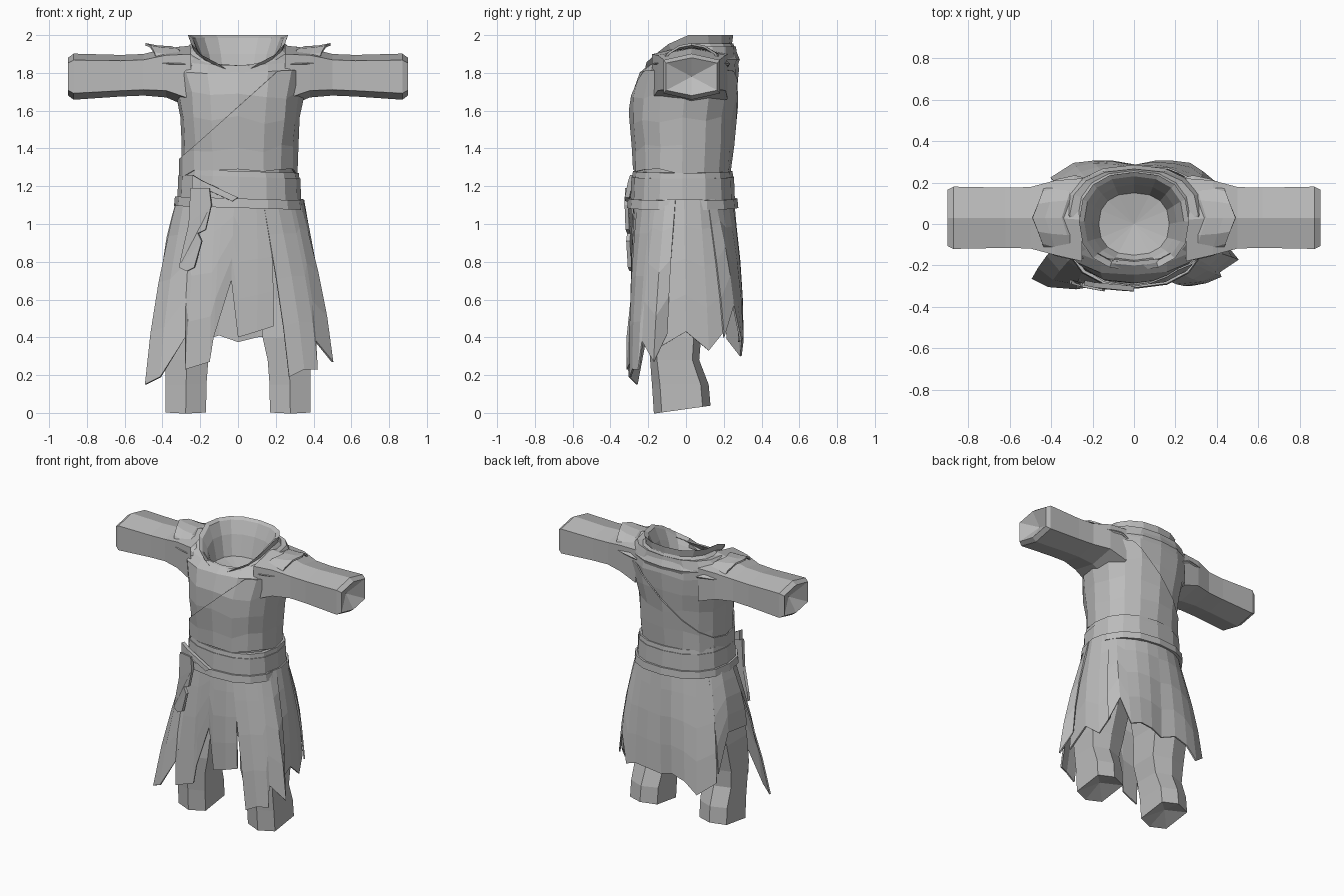
import bpy, bmesh, random
from math import sin, cos, pi, radians, copysign
from mathutils import Vector

random.seed(5)

cube = bpy.data.objects.get("Cube")
if cube:
    bpy.data.objects.remove(cube)

cloth = bpy.data.materials.new("grey_cloth")
cloth.use_nodes = True
GREY = (0.5, 0.5, 0.5, 1)
cloth.diffuse_color = GREY
cloth.node_tree.nodes["Principled BSDF"].inputs["Base Color"].default_value = GREY


def finish(name, bm, thick=0):
    bmesh.ops.recalc_face_normals(bm, faces=bm.faces)
    mesh = bpy.data.meshes.new(name)
    bm.to_mesh(mesh)
    bm.free()
    mesh.materials.append(cloth)
    obj = bpy.data.objects.new(name, mesh)
    bpy.context.collection.objects.link(obj)
    if thick:
        mod = obj.modifiers.new("Thickness", "SOLIDIFY")
        mod.thickness = thick
        mod.offset = 0


def loft(rows, closed=True, tip=None, cut=None):
    """Skin rows of points; tip closes the last row with a fan."""
    bm = bmesh.new()
    grid = [[bm.verts.new(p) for p in row] for row in rows]
    n = len(rows[0])
    for a, b in zip(grid, grid[1:]):
        for i in range(n if closed else n - 1):
            j = (i + 1) % n
            bm.faces.new((a[i], a[j], b[j], b[i]))
    if tip:
        t = bm.verts.new(tip)
        for i in range(n):
            bm.faces.new((grid[-1][i], grid[-1][(i + 1) % n], t))
    if cut:
        bmesh.ops.bisect_plane(bm, geom=bm.verts[:] + bm.edges[:] + bm.faces[:],
                               plane_co=cut[0], plane_no=cut[1], clear_outer=True)
    return bm


def ring(z, rx, front, back, dip=0, grow=0, n=16):
    """Rounded horizontal section, optionally lowered towards the front."""
    pts = []
    for i in range(n):
        a = 2 * pi * i / n - pi / 2
        c, s = [copysign(abs(v) ** 0.85, v) for v in (cos(a), sin(a))]
        y = (front + back) / 2 + s * ((back - front) / 2 + grow)
        pts.append((c * (rx + grow), y, z - dip * max(0, -s) ** 1.5))
    return pts


def crumple(row, amount):
    """Uneven cloth folds."""
    folds = []
    for x, y, z in row:
        k = 1 + random.uniform(-amount, amount)
        folds.append((x * k, y * k, z + random.uniform(-amount, amount)))
    return folds


# Torso with stand-up collar and sunken neck opening
body = [(1.12, .29, -.26, .22), (1.27, .295, -.27, .23), (1.4, .3, -.275, .24),
        (1.55, .31, -.285, .25), (1.68, .33, -.285, .27), (1.8, .365, -.25, .275)]
neck = [(1.88, .36, -.2, .27, .04), (1.94, .31, -.18, .265, .1),
        (1.93, .24, -.19, .24, .1), (2.0, .265, -.225, .25, .16),
        (1.985, .24, -.205, .23, .17), (1.9, .205, -.175, .19, .1), (1.76, .17, -.15, .15)]
body_rows = [crumple(ring(*r), .022) for r in body]
neck_rows = [ring(*r) for r in neck]
for row in neck_rows[3:5]:              # V notch at the throat
    x, y, z = row[0]
    row[0] = (x, y, z - .06)
finish("robe_torso", loft(body_rows + neck_rows, tip=(0, 0, 1.73)))

# Crossed front layer, cut along the diagonal hem
hem = (Vector((-.28, 0, 1.37)), Vector((-.43, 0, .48)))
layer = [[(x * 1.035, y * 1.035, z) for x, y, z in row] for row in body_rows[1:]]
finish("crossed_layer", loft(layer, cut=hem), .008)

# Draped cowl around the collar
finish("cowl", loft([ring(*r) for r in [(1.955, .25, -.19, .25, .12),
       (1.87, .335, -.225, .285, .09), (1.83, .33, -.22, .27, .06)]]))

# Waist sash: three wrapped bands
for name, lo, hi, g in [("sash_upper", 1.235, 1.28, .008), ("sash_middle", 1.125, 1.25, .016),
                        ("sash_lower", 1.085, 1.135, .034)]:
    def band(z, d):
        return [(x + .007, y, zz - .03 * x)
                for x, y, zz in ring(z, .312, -.278, .243, grow=g + d)]
    finish(name, loft([band(lo, -.05), band(lo, 0), band(hi, -.005), band(hi, -.05)]))


def plate(name, outline, y, thick):
    bm = bmesh.new()
    bm.faces.new([bm.verts.new((x, y + .5 * x * x, z)) for x, z in outline])
    bmesh.ops.triangulate(bm, faces=bm.faces)
    finish(name, bm, thick)


# Sash knot and hanging end
plate("sash_knot", [(-.24, 1.26), (-.19, 1.23), (0, 1.14), (-.03, 1.12), (-.14, 1.17),
                    (-.24, 1.19)], -.312, .025)
plate("sash_tail", [(-.25, 1.19), (-.15, 1.19), (-.14, 1.1), (-.17, .97), (-.21, .95),
                    (-.19, .91), (-.23, .77), (-.27, .75), (-.31, .77), (-.3, .83),
                    (-.26, .84), (-.26, 1.0)], -.325, .02)


def skirt_panel(name, columns):
    """Each column: angle at the waist, then its ragged hem point."""
    rows = []
    for t in (0, .2, .45, .72, 1):
        row = []
        for ang, x, y, z in columns:
            a = radians(ang)
            top = Vector((.01 + .335 * cos(a), -.01 + .26 * sin(a), 1.13))
            p = top.lerp(Vector((x, y, z)), t)
            b = 1 + .05 * sin(pi * t)
            row.append((p.x * b, p.y * b, p.z))
        rows.append(row)
    finish(name, loft(rows, closed=False), .01)


# Torn skirt panels
skirt_panel("front_panel", [(-172, -.49, -.26, .15), (-150, -.41, -.3, .19),
            (-135, -.28, -.31, .4), (-128, -.28, -.31, .23), (-112, -.15, -.29, .27),
            (-105, -.13, -.285, .4), (-95, -.035, -.275, .7), (-90, 0, -.275, .4),
            (-75, .1, -.28, .43), (-64, .19, -.275, .46)])
skirt_panel("front_left_panel", [(-69, .27, -.295, .19), (-55, .35, -.28, .23),
            (-40, .42, -.25, .23), (-34, .41, -.23, .38), (-22, .5, -.17, .27),
            (-10, .44, -.1, .42)])
skirt_panel("left_side_panel", [(-18, .41, -.17, .33), (0, .415, 0, .43),
            (18, .4, .12, .33), (34, .37, .2, .43)])
skirt_panel("back_panel", [(28, .39, .2, .4), (38, .33, .25, .57), (47, .27, .29, .38),
            (60, .19, .3, .41), (75, .1, .3, .4), (89, 0, .28, .375), (102, -.1, .3, .41),
            (116, -.2, .3, .38), (130, -.29, .29, .3), (150, -.4, .22, .39)])
skirt_panel("right_side_panel", [(146, -.39, .19, .44), (165, -.39, .08, .7),
            (190, -.4, -.12, .68)])

LEG = [(1.0, .17, -.01, .14, .18), (.6, .25, -.03, .135, .16), (.4, .26, -.06, .13, .14),
       (.28, .27, -.06, .113, .13), (.15, .275, -.03, .108, .15), (.02, .277, -.02, .108, .15)]
SLEEVE = [(.25, .02, 1.78, .2, .165), (.38, .03, 1.8, .18, .13), (.5, .03, 1.79, .148, .11),
          (.62, .03, 1.785, .145, .11), (.87, .03, 1.78, .15, .122), (.9, .03, 1.78, .135, .1)]
CAP = [(.27, .2, .1), (.35, .22, .155), (.43, .2, .16), (.49, .175, .172)]
HEXAGON = [(0, 1), (1, .72), (1, -.72), (0, -1), (-1, -.72), (-1, .72)]

for side, label in ((1, "left"), (-1, "right")):
    # Trouser leg, hem lower at the front
    rows = [[(side * (cx + rx * u), cy + ry * v, z + (.14 * (cy + ry * v) if z < .1 else 0))
             for u, v in HEXAGON] for z, cx, cy, rx, ry in LEG]
    finish(label + "_trouser_leg", loft(rows, tip=(side * .28, -.02, .06)))
    # Sleeve with sunken cuff
    rows = [[(side * x, cy + ry * u, cz + rz * v) for u, v in HEXAGON]
            for x, cy, cz, ry, rz in SLEEVE]
    finish(label + "_sleeve", loft(rows, tip=(side * .84, .03, 1.78)))
    # Flared shoulder cap
    rows = [[(side * (x - .07 * abs(cos(a))), .03 + ry * cos(a), 1.78 + rz * sin(a))
             for a in [radians(24 + 22 * i) for i in range(7)]] for x, ry, rz in CAP]
    finish(label + "_shoulder_cap", loft(rows, closed=False), .012)
